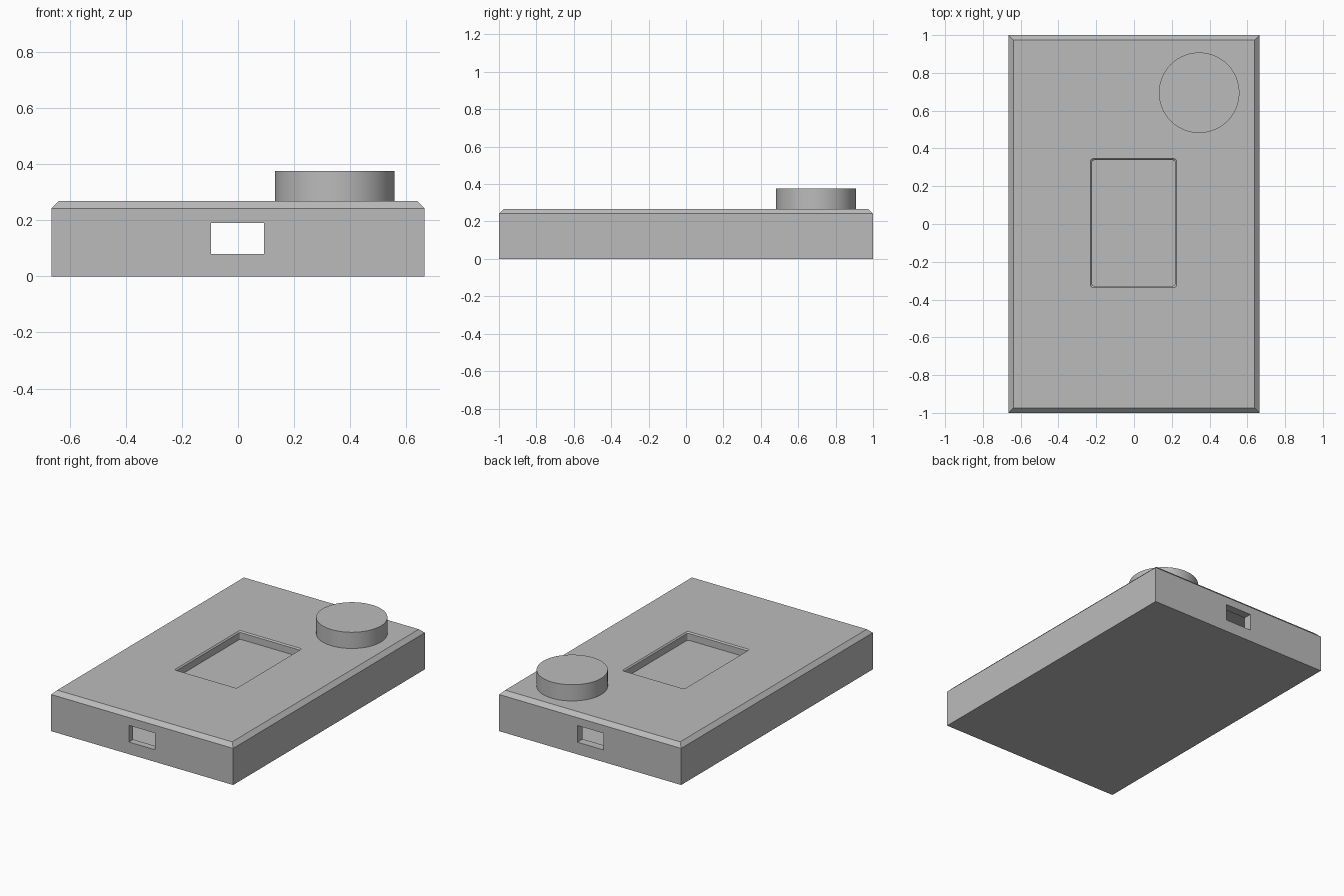
import bpy, bmesh, math
from mathutils import Vector

cube = bpy.data.objects.get("Cube")
if cube:
    bpy.data.objects.remove(cube, do_unlink=True)

grey = bpy.data.materials.new("mid grey")
grey.use_nodes = True
colour = (0.5, 0.5, 0.5, 1)
grey.diffuse_color = colour
grey.node_tree.nodes["Principled BSDF"].inputs["Base Color"].default_value = colour


def make(name, bm):
    mesh = bpy.data.meshes.new(name)
    bm.to_mesh(mesh)
    bm.free()
    obj = bpy.data.objects.new(name, mesh)
    mesh.materials.append(grey)
    bpy.context.collection.objects.link(obj)
    return obj


def box(name, low, high, chamfer=0, corner=0, flare=0):
    """Box with optional top chamfer, rounded upright corners, or a flared top lip."""
    low, high = Vector(low), Vector(high)
    bm = bmesh.new()
    bmesh.ops.create_cube(bm, size=1)
    for v in bm.verts:
        v.co = (low + high) / 2 + v.co * (high - low)
    if corner:
        upright = [e for e in bm.edges if abs(e.verts[0].co.z - e.verts[1].co.z) > 1e-4]
        bmesh.ops.bevel(bm, geom=upright, offset=corner, segments=4, profile=0.5, affect='EDGES')
    if chamfer:
        rim = [e for e in bm.edges if all(abs(v.co.z - high.z) < 1e-4 for v in e.verts)]
        bmesh.ops.bevel(bm, geom=rim, offset=chamfer, segments=1, affect='EDGES')
    if flare:
        top = [f for f in bm.faces if f.normal.z > 0.9]
        extruded = bmesh.ops.extrude_face_region(bm, geom=top)["geom"]
        bmesh.ops.delete(bm, geom=top, context='FACES_ONLY')
        mid = (low + high) / 2
        size = high - low
        for v in [g for g in extruded if isinstance(g, bmesh.types.BMVert)]:
            v.co.x += (v.co.x - mid.x) * 2 * flare / size.x
            v.co.y += (v.co.y - mid.y) * 2 * flare / size.y
            v.co.z += flare
        bmesh.ops.recalc_face_normals(bm, faces=bm.faces)
    return make(name, bm)


def carve(target, cutter):
    mod = target.modifiers.new("cut", 'BOOLEAN')
    mod.operation, mod.solver, mod.object = 'DIFFERENCE', 'EXACT', cutter
    bpy.context.view_layer.objects.active = target
    bpy.ops.object.modifier_apply(modifier=mod.name)
    bpy.data.objects.remove(cutter, do_unlink=True)


# Hollow case with a chamfered top rim
case = box("case", (-0.665, -1, 0), (0.665, 1, 0.268), chamfer=0.026)
carve(case, box("cavity", (-0.62, -0.955, 0.045), (0.62, 0.945, 0.2)))

# Port openings through the front and back walls
carve(case, box("port_cutter", (-0.097, -1.1, 0.08), (0.093, 1.1, 0.19)))

# Screen recess with rounded corners and a bevelled lip
carve(case, box("screen_cutter", (-0.222, -0.328, 0.215), (0.217, 0.338, 0.26),
                corner=0.012, flare=0.009))

# Round dial near the back left corner
bm = bmesh.new()
bmesh.ops.create_cone(bm, cap_ends=True, segments=96, radius1=0.213, radius2=0.213, depth=0.11)
bmesh.ops.translate(bm, verts=bm.verts, vec=(0.345, 0.695, 0.32))
dial = make("dial", bm)
bpy.ops.object.select_all(action='DESELECT')
dial.select_set(True)
bpy.context.view_layer.objects.active = dial
bpy.ops.object.shade_smooth_by_angle(angle=math.radians(35))
